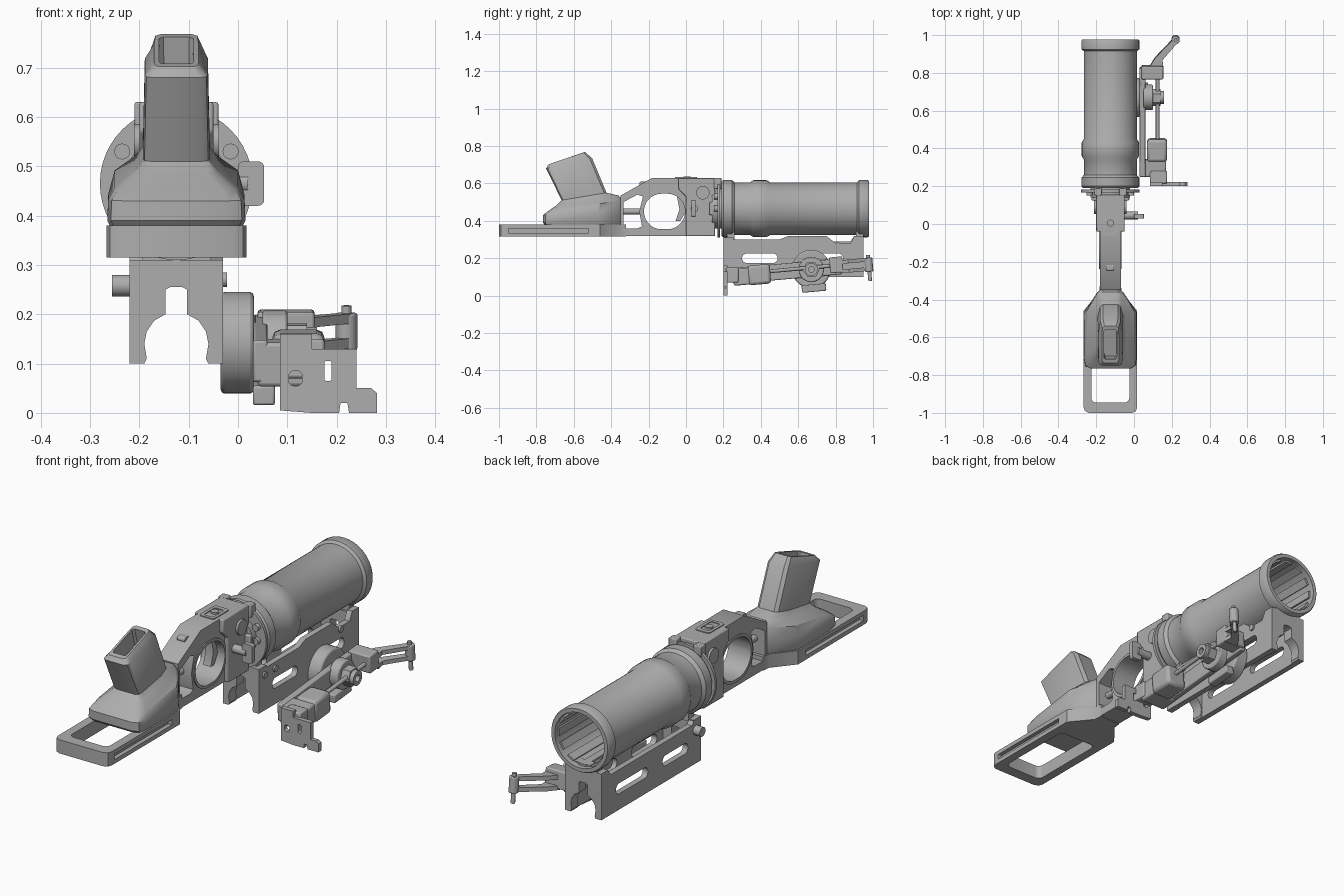
import bpy, bmesh
from math import sin, cos, pi
from mathutils import Matrix, Vector

if "Cube" in bpy.data.objects:
    bpy.data.objects.remove(bpy.data.objects["Cube"])

CX = -.125          # centre plane of the main body
BORE_Z = .465       # height of the tube axis

steel = bpy.data.materials.new("plain_grey")
steel.use_nodes = True
grey = (.42, .42, .42, 1)
steel.diffuse_color = grey
steel.node_tree.nodes["Principled BSDF"].inputs["Base Color"].default_value = grey


# ---- helpers ----
def finish(name, bm, bevel=0):
    bmesh.ops.recalc_face_normals(bm, faces=bm.faces[:])
    mesh = bpy.data.meshes.new(name)
    bm.to_mesh(mesh)
    bm.free()
    mesh.materials.clear()
    mesh.materials.append(steel)
    mesh.shade_smooth()
    mesh.set_sharp_from_angle(angle=.6)
    obj = bpy.data.objects.new(name, mesh)
    bpy.context.scene.collection.objects.link(obj)
    if bevel:
        mod = obj.modifiers.new("Bevel", 'BEVEL')
        mod.width, mod.segments, mod.angle_limit = bevel, 2, .6
    return obj


def prism(name, axis, start, end, outline, holes=(), bevel=0):
    """Extrude an outline with holes along an axis."""
    curve = bpy.data.curves.new(name, 'CURVE')
    curve.dimensions, curve.fill_mode = '2D', 'BOTH'
    curve.extrude = (end - start) / 2
    for loop in [outline, *holes]:
        spline = curve.splines.new('POLY')
        spline.points.add(len(loop) - 1)
        spline.use_cyclic_u = True
        for point, (u, v) in zip(spline.points, loop):
            point.co = (u, v, 0, 1)
    temp = bpy.data.objects.new(name, curve)
    bpy.context.scene.collection.objects.link(temp)
    graph = bpy.context.evaluated_depsgraph_get()
    raw = bpy.data.meshes.new_from_object(temp.evaluated_get(graph))
    bm = bmesh.new()
    bm.from_mesh(raw)
    bpy.data.objects.remove(temp)
    bpy.data.curves.remove(curve)
    bpy.data.meshes.remove(raw)
    middle = (start + end) / 2
    for vert in bm.verts:
        u, v, w = vert.co
        w += middle
        vert.co = {'x': (w, u, v), 'y': (u, w, v), 'z': (u, v, w)}[axis]
    bmesh.ops.remove_doubles(bm, verts=bm.verts[:], dist=.00001)
    if not holes:
        bmesh.ops.dissolve_limit(bm, angle_limit=.01, verts=bm.verts[:], edges=bm.edges[:])
    return finish(name, bm, bevel)


def rounded(left, right, low, high, radius, steps=5):
    points = []
    corners = [(right, high), (left, high), (left, low), (right, low)]
    for quarter, (u, v) in enumerate(corners):
        u += radius if u == left else -radius
        v += radius if v == low else -radius
        for i in range(steps + 1):
            a = (quarter + i / steps) * pi / 2
            points.append((u + radius * cos(a), v + radius * sin(a)))
    return points


def circle(u, v, radius, sides=24):
    return [(u + radius * cos(2 * pi * i / sides), v + radius * sin(2 * pi * i / sides))
            for i in range(sides)]


def box(name, x, y, z, bevel=0):
    outline = [(x[0], y[0]), (x[1], y[0]), (x[1], y[1]), (x[0], y[1])]
    return prism(name, 'z', z[0], z[1], outline, bevel=bevel)


def loft(name, rings, loop=False):
    bm = bmesh.new()
    rows = [[bm.verts.new(co) for co in ring] for ring in rings]
    pairs = list(zip(rows, rows[1:] + rows[:1]))
    for a, b in pairs if loop else pairs[:-1]:
        for i in range(len(a)):
            j = (i + 1) % len(a)
            bm.faces.new((a[i], a[j], b[j], b[i]))
    if not loop:
        bm.faces.new(rows[0])
        bm.faces.new(rows[-1])
    return finish(name, bm)


def lathe(name, profile, loop=False):
    """Turn (radius, y) pairs around the tube axis."""
    return loft(name, [[(x, y, z) for x, z in circle(CX, BORE_Z, r, 48)]
                       for r, y in profile], loop)


# ---- tube with collars and grooved bore ----
lathe("tube", [(.145, .19), (.153, .2), (.153, .245), (.14, .26), (.14, .34), (.152, .36),
               (.152, .43), (.141, .45), (.141, .915), (.153, .925), (.153, .97),
               (.148, .978), (.13, .978), (.13, .19)], loop=True)
lathe("breech_plug", [(.138, .19), (.138, .21)])
lathe("rear_flange", [(.155, .168), (.155, .182)])
lathe("neck", [(.105, .14), (.105, .2)])
bm = bmesh.new()
for i in range(12):
    turn = Matrix.Rotation(i * pi / 6, 4, 'Y')
    place = Matrix.Translation((CX, .58, BORE_Z)) @ turn @ Matrix.Translation((0, 0, .127))
    bmesh.ops.create_cube(bm, size=1, matrix=place @ Matrix.Diagonal((.036, .75, .014, 1)))
finish("bore_lands", bm)

# ---- receiver with trigger opening ----
finger_hole = rounded(-.225, -.005, .355, .545, .094, 7)
rear_gap = [(-.335, .36), (-.335, .5), (-.26, .54), (-.23, .53), (-.25, .45), (-.235, .37), (-.26, .36)]
prism("trigger_frame", 'x', CX - .055, CX + .055,
      [(.02, .318), (.02, .63), (-.18, .63), (-.35, .535), (-.35, .318)],
      [finger_hole, rear_gap])
prism("guard_ring", 'x', CX - .06, CX + .06, rounded(-.238, .008, .342, .558, .107, 7), [finger_hole])
prism("receiver_block", 'x', CX - .075, CX + .075,
      [(0, .318), (.155, .318), (.155, .63), (-.04, .63), (-.04, .57), (0, .53)], bevel=.005)
prism("top_latch_frame", 'z', .628, .634, rounded(CX - .038, CX + .038, -.06, .06, .012),
      [rounded(CX - .024, CX + .024, -.045, .04, .01)])
prism("top_button", 'z', .62, .638, circle(CX, .005, .018))
prism("trigger_pin", 'y', -.36, -.23, circle(CX, .45, .016))
prism("trigger", 'x', CX - .02, CX + .02, [(0, .53), (-.05, .54), (-.035, .46), (-.055, .4), (-.03, .4), (0, .45)])
prism("slope_button", 'x', CX - .02, CX + .02, rounded(-.25, -.2, .585, .61, .012))
prism("safety_stem", 'x', -.06, .02, circle(.045, BORE_Z, .02))
prism("safety_lever", 'y', .03, .052, rounded(0, .053, .42, .51, .012))
for side in (-1, 1):
    a, b = sorted((CX + side * .07, CX + side * .086))
    prism("receiver_screw", 'x', a, b, circle(.09, .55, .036))
    prism("flange_screw", 'y', .15, .17, circle(CX + side * .11, .53, .016))
    a, b = sorted((CX + side * .06, CX + side * .1))
    box("receiver_lug", (a, b), (.125, .19), (.43, .5), .005)
    box("top_lug", (a - side * .015, b - side * .015), (.15, .19), (.57, .63), .004)
prism("lower_flange_screw", 'y', .15, .17, circle(CX + .11, BORE_Z, .016))

# ---- hollow hand grip ----
def grip_ring(back, front, wide, narrow):
    half = [(wide * .75, 0), (wide * .95, .03), (wide, .12), (wide, .7),
            (narrow + (wide - narrow) * .15, .95), (narrow * .75, 1)]
    shape = half + [(-u, v) for u, v in reversed(half)]
    a, b = Vector((CX, *back)), Vector((CX, *front))
    return [a.lerp(b, v) + Vector((u, 0, 0)) for u, v in shape]


loft("hand_grip", [
    grip_ring((-.755, .378), (-.345, .378), .134, .05),
    grip_ring((-.765, .39), (-.34, .39), .14, .056),
    grip_ring((-.765, .43), (-.34, .45), .138, .056),
    grip_ring((-.74, .45), (-.34, .51), .125, .055),
    grip_ring((-.69, .485), (-.36, .535), .085, .052),
    grip_ring((-.665, .51), (-.425, .55), .068, .052),
    grip_ring((-.748, .68), (-.502, .735), .064, .052),
    grip_ring((-.735, .702), (-.54, .768), .045, .042),
    grip_ring((-.715, .708), (-.56, .762), .035, .035),
    grip_ring((-.7, .63), (-.54, .68), .033, .033)])

# ---- rear frame, layered to leave side grooves ----
def frame_outline(groove):
    edge = .142 - groove
    half = [(.115, -1), (.135, -.99), (.142, -.97), (.142, -.95), (edge, -.95),
            (edge, -.52), (.142, -.52), (.142, -.46), (.06, -.36), (.055, -.32)]
    return [(CX + u, v) for u, v in half] + [(CX - u, v) for u, v in reversed(half)]


opening = rounded(CX - .1, CX + .1, -.945, -.55, .025)
for name, low, high, groove in (("frame_bottom", .315, .335, 0), ("frame_core", .335, .36, .02),
                                ("frame_top", .36, .38, 0)):
    prism(name, 'z', low, high, frame_outline(groove), [opening])

# ---- mounting bracket under the tube ----
half = [(.095, .31), (.095, .1), (.065, .1), (.06, .11), (.065, .14), (.06, .165), (.045, .187), (.022, .2), (.022, .25), (.012, .255)]
arch = [(CX + u, v) for u, v in half] + [(CX - u, v) for u, v in reversed(half)]
prism("bracket_front_block", 'y', .2, .255, arch)
prism("bracket_back_block", 'y', .9, .95, arch)
slots = [rounded(.3, .49, .175, .225, .024), rounded(.6, .84, .175, .225, .024)]
prism("bracket_right_plate", 'x', CX - .095, CX - .068,
      [(.2, .1), (.95, .1), (.95, .32), (.9, .32), (.88, .29), (.27, .29), (.25, .31), (.2, .31)], slots)
prism("bracket_left_plate", 'x', CX + .068, CX + .095,
      [(.21, .1), (.95, .1), (.95, .32), (.9, .32), (.88, .28), (.8, .28), (.75, .32),
       (.55, .32), (.5, .3), (.21, .3)], slots)
for y in (.22, .91):
    box("bracket_saddle", (CX - .07, CX + .07), (y, y + .04), (.3, .345))
prism("bracket_knob", 'x', -.255, -.21, circle(.24, .258, .022))
for y in (.24, .32, .81):
    prism("bracket_rivet", 'x', -.035, -.022, circle(y, .27, .015))

# ---- tilted sighting arm ----
prism("pivot_disc", 'x', -.035, .032, circle(.67, .142, .103, 36), bevel=.008)
arm = [
    box("arm_rail", (.03, .06), (.25, .83), (.1, .185), .005),
    prism("arm_hub", 'x', .05, .1, circle(.67, .14, .068), bevel=.005),
    prism("arm_nut", 'x', .09, .14, circle(.67, .14, .045, 6)),
    prism("arm_dial", 'x', .13, .16, circle(.67, .14, .034), [circle(.67, .14, .016)]),
    box("arm_foot", (.03, .075), (.61, .74), (.02, .06), .005),
    box("arm_slider", (.07, .175), (.33, .45), (.085, .19), .015),
    prism("arm_rod", 'y', .44, .78, circle(.125, .15, .01, 12)),
    box("arm_back_block", (.04, .155), (.77, .84), (.11, .195), .006),
    box("arm_front_block", (.04, .17), (.25, .34), (.09, .18), .008),
    prism("sight_pin", 'z', .05, .19, circle(.22, .978, .01, 12)),
    prism("sight_pin_collar", 'z', .1, .175, circle(.22, .978, .022, 16), bevel=.004),
]
fork = [(.08, .83), (.155, .83), (.15, .87), (.232, .965), (.21, .985), (.11, .88)]
for z in (.105, .155):
    arm.append(prism("sight_fork", 'z', z, z + .02, fork))
pivot = Vector((0, .67, .14))
tilt = Matrix.Translation(pivot) @ Matrix.Rotation(.09, 4, 'X') @ Matrix.Translation(-pivot)
for part in arm:
    part.data.transform(tilt)

# ---- upright plate at the arm's front end ----
prism("sight_plate", 'y', .2, .222,
      [(.085, .005), (.085, .16), (.15, .16), (.15, .13), (.24, .13), (.24, .05), (.27, .05),
       (.282, .04), (.282, 0), (.225, 0), (.222, .02), (.208, .02), (.205, 0), (.15, 0)],
      [rounded(.175, .19, .065, .105, .004), rounded(.103, .13, .055, .085, .01)])
box("sight_plate_link", (.085, .175), (.215, .28), (.07, .15), .006)
